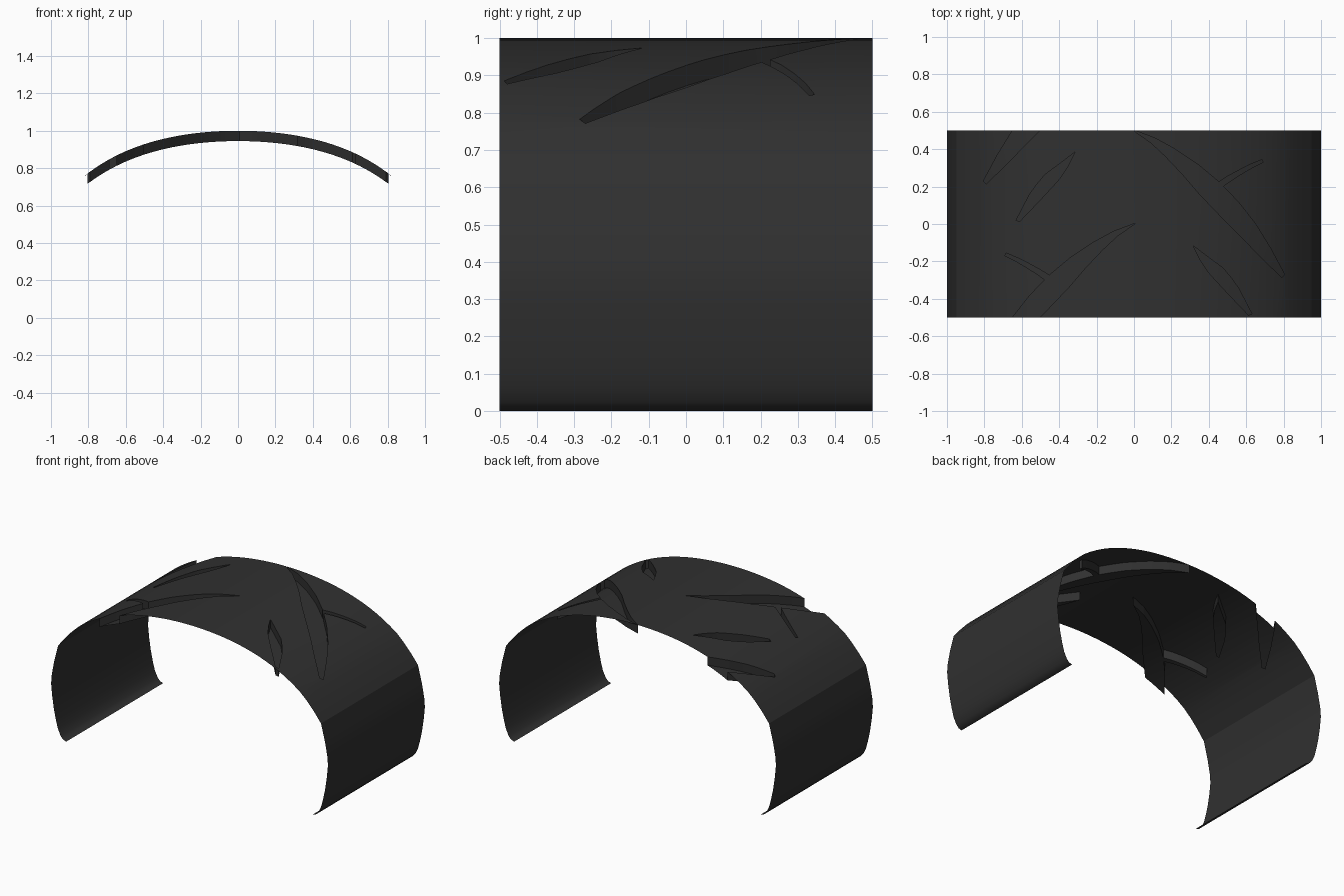
import bpy, math
from mathutils import Vector
from mathutils.geometry import delaunay_2d_cdt

if "Cube" in bpy.data.objects:
    bpy.data.objects.remove(bpy.data.objects["Cube"])

DEPTH = 0.055      # groove depth
EDGE_X = 0.95      # shoulder position

rubber = bpy.data.materials.new("black_rubber")
rubber.diffuse_color = (0.03, 0.03, 0.03, 1)
rubber.use_nodes = True
rubber.node_tree.nodes["Principled BSDF"].inputs["Base Color"].default_value = rubber.diffuse_color


def crown(x):
    """Height of the tread surface across its width."""
    x = abs(x)
    z = 1 - 0.25 * x**2 - 0.139 * x**4 - 0.031 * x**6
    return z - 0.028 * max(0, (x - 0.8) / 0.15) ** 1.3


def add_object(name, verts, faces, angle):
    mesh = bpy.data.meshes.new(name)
    mesh.from_pydata(verts, [], faces)
    mesh.materials.append(rubber)
    mesh.validate()
    obj = bpy.data.objects.new(name, mesh)
    bpy.context.collection.objects.link(obj)
    bpy.ops.object.select_all(action='DESELECT')
    obj.select_set(True)
    bpy.context.view_layer.objects.active = obj
    bpy.ops.object.shade_smooth_by_angle(angle=math.radians(angle))
    return obj


# Groove outlines seen from above, right half of the pattern
long_groove = [(-0.01, 0.505), (0.11, 0.46), (0.22, 0.40), (0.34, 0.32), (0.46, 0.22),
               (0.56, 0.115), (0.65, 0.0), (0.73, -0.13), (0.805, -0.27), (0.79, -0.285),
               (0.68, -0.18), (0.57, -0.065), (0.46, 0.045), (0.35, 0.16), (0.26, 0.265),
               (0.17, 0.36), (0.09, 0.435)]
branch_groove = [(0.43, 0.21), (0.50, 0.255), (0.565, 0.29), (0.625, 0.32), (0.685, 0.345),
                 (0.69, 0.33), (0.63, 0.30), (0.575, 0.268), (0.52, 0.233), (0.46, 0.19)]
short_groove = [(0.315, -0.115), (0.40, -0.18), (0.475, -0.235), (0.525, -0.295),
                (0.56, -0.345), (0.63, -0.48), (0.612, -0.487), (0.50, -0.37),
                (0.44, -0.305), (0.395, -0.255), (0.35, -0.185)]

# The left half is mirrored, shifted half a pitch and wrapped round
outlines = []
for groove in (long_groove, branch_groove, short_groove):
    outlines.append(groove)
    for shift in (-0.5, 0.5):
        moved = [(-x, y + shift) for x, y in groove]
        if min(y for _, y in moved) < 0.5 and max(y for _, y in moved) > -0.5:
            outlines.append(moved)


def inside(x, y, poly):
    hit = False
    for (x1, y1), (x2, y2) in zip(poly, poly[1:] + poly[:1]):
        if (y1 > y) != (y2 > y) and x < (x2 - x1) * (y - y1) / (y2 - y1) + x1:
            hit = not hit
    return hit


# Flat layout: strips across the width plus the groove outlines
points, edges = [], []


def add_path(path, closed):
    start = len(points)
    points.extend(Vector(p) for p in path)
    count = len(path)
    edges.extend((start + i, start + (i + 1) % count)
                 for i in range(count if closed else count - 1))


COLUMNS = 38
for i in range(COLUMNS + 1):
    x = EDGE_X * (2 * i / COLUMNS - 1)
    add_path([(x, -0.5), (x, 0.5)], False)
for y in (-0.5, 0.5):
    add_path([(-EDGE_X, y), (EDGE_X, y)], False)
for outline in outlines:
    add_path(outline, True)
flat, _, tris, *_ = delaunay_2d_cdt(points, edges, [], 0, 1e-5)

# Tread: sheet bent over the crown, groove floors dropped, walls between
n = len(flat)
verts = [(p.x, p.y, crown(p.x)) for p in flat]
verts += [(x, y, z - DEPTH) for x, y, z in verts]
faces, owner, sunk = [], {}, []
for tri in tris:
    a, b, c = (flat[i] for i in tri)
    if (b - a).cross(c - a) < 0:
        tri = tri[::-1]
    cx, cy = (a + b + c) / 3
    if abs(cy) > 0.5:
        continue
    is_groove = any(inside(cx, cy, o) for o in outlines)
    faces.append([i + n if is_groove else i for i in tri])
    for e in zip(tri, tri[1:] + tri[:1]):
        owner[e] = is_groove
        if is_groove:
            sunk.append(e)
for a, b in sunk:
    if owner.get((b, a)) is False:
        faces.append([a, b, b + n, a + n])
# Keep only the points in use
used = sorted({i for f in faces for i in f})
remap = {old: new for new, old in enumerate(used)}
add_object("tread", [verts[i] for i in used],
           [[remap[i] for i in f] for f in faces], 30)

# Sidewalls: curved sheets below each shoulder, turned in at the bottom
profile = [(EDGE_X, crown(EDGE_X)), (0.978, 0.50), (0.995, 0.41), (1.0, 0.35), (0.992, 0.27),
           (0.98, 0.19), (0.965, 0.12), (0.95, 0.065), (0.93, 0.025), (0.912, 0.006), (0.89, 0.0)]
for side, name in ((1, "right_sidewall"), (-1, "left_sidewall")):
    verts = [(side * x, y, z) for x, z in profile for y in (-0.5, 0.5)]
    faces = []
    for i in range(0, 2 * len(profile) - 2, 2):
        quad = [i, i + 2, i + 3, i + 1]
        faces.append(quad if side > 0 else quad[::-1])
    add_object(name, verts, faces, 60)
